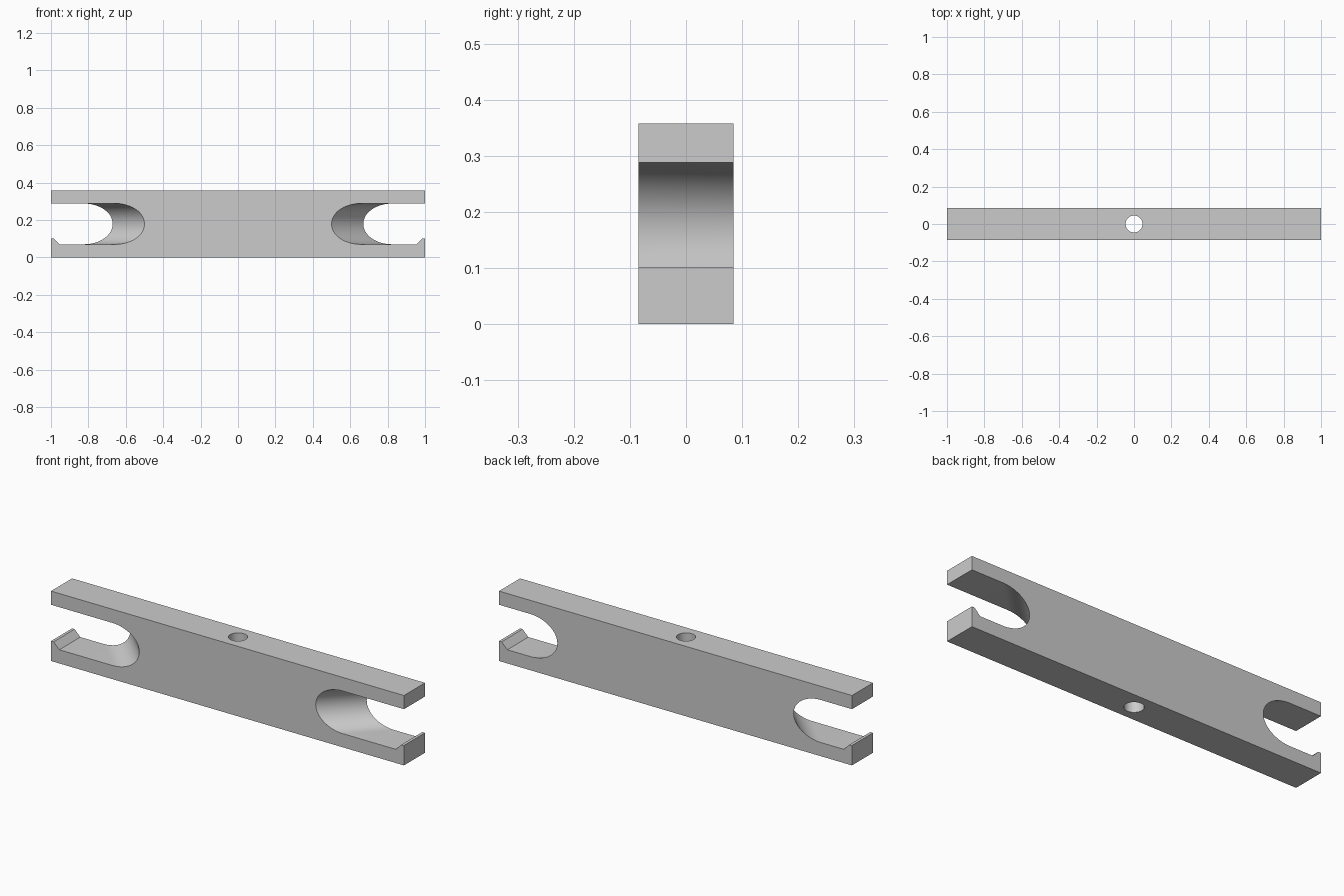
import bpy, bmesh, math

cube = bpy.data.objects.get("Cube")
if cube:
    bpy.data.objects.remove(cube)

HALF_Y, HEIGHT = 0.085, 0.358
SLOT_LOW, SLOT_HIGH = 0.07, 0.288
MID = (SLOT_LOW + SLOT_HIGH) / 2
RADIUS = (SLOT_HIGH - SLOT_LOW) / 2
FRONT_CENTRE, BACK_CENTRE = 0.654, 0.824
STEPS = 32

grey = bpy.data.materials.new("grey")
grey.use_nodes = True
colour = (0.6, 0.6, 0.6, 1)
grey.diffuse_color = colour
grey.node_tree.nodes["Principled BSDF"].inputs["Base Color"].default_value = colour


def half_outline(centre):
    """Right end of the bar: lower jaw with lip, rounded slot, upper jaw."""
    pts = [(1, 0), (1, 0.102), (0.985, 0.102), (0.953, SLOT_LOW)]
    for i in range(STEPS + 1):
        a = -math.pi / 2 - math.pi * i / STEPS
        # the slot is bored at 45 degrees, so its outline is an ellipse
        pts.append((centre + RADIUS * math.sqrt(2) * math.cos(a),
                    MID + RADIUS * math.sin(a)))
    return pts + [(1, SLOT_HIGH), (1, HEIGHT)]


def outline(centre):
    half = half_outline(centre)
    return half + [(-x, z) for x, z in reversed(half)]


# Bar: front and back outlines joined by side faces
bm = bmesh.new()
front = [bm.verts.new((x, -HALF_Y, z)) for x, z in outline(FRONT_CENTRE)]
back = [bm.verts.new((x, HALF_Y, z)) for x, z in outline(BACK_CENTRE)]
bm.faces.new(front)
bm.faces.new(back[::-1])
for i in range(len(front)):
    j = (i + 1) % len(front)
    bm.faces.new((front[j], front[i], back[i], back[j]))
bmesh.ops.recalc_face_normals(bm, faces=bm.faces)
mesh = bpy.data.meshes.new("slotted_bar")
bm.to_mesh(mesh)
bm.free()
bar = bpy.data.objects.new("slotted_bar", mesh)
bpy.context.collection.objects.link(bar)
mesh.materials.append(grey)

# Vertical bolt hole through the middle
bpy.ops.mesh.primitive_cylinder_add(vertices=48, radius=0.045, depth=1,
                                    location=(0, 0, MID))
cutter = bpy.context.object
cutter.name = "hole_cutter"
cutter.data.materials.append(grey)
hole = bar.modifiers.new("bolt_hole", 'BOOLEAN')
hole.object = cutter
hole.operation = 'DIFFERENCE'
hole.solver = 'EXACT'
bpy.ops.object.select_all(action='DESELECT')
bar.select_set(True)
bpy.context.view_layer.objects.active = bar
bpy.ops.object.modifier_apply(modifier=hole.name)
bpy.data.objects.remove(cutter)
bpy.ops.object.shade_smooth_by_angle(angle=math.radians(30))
